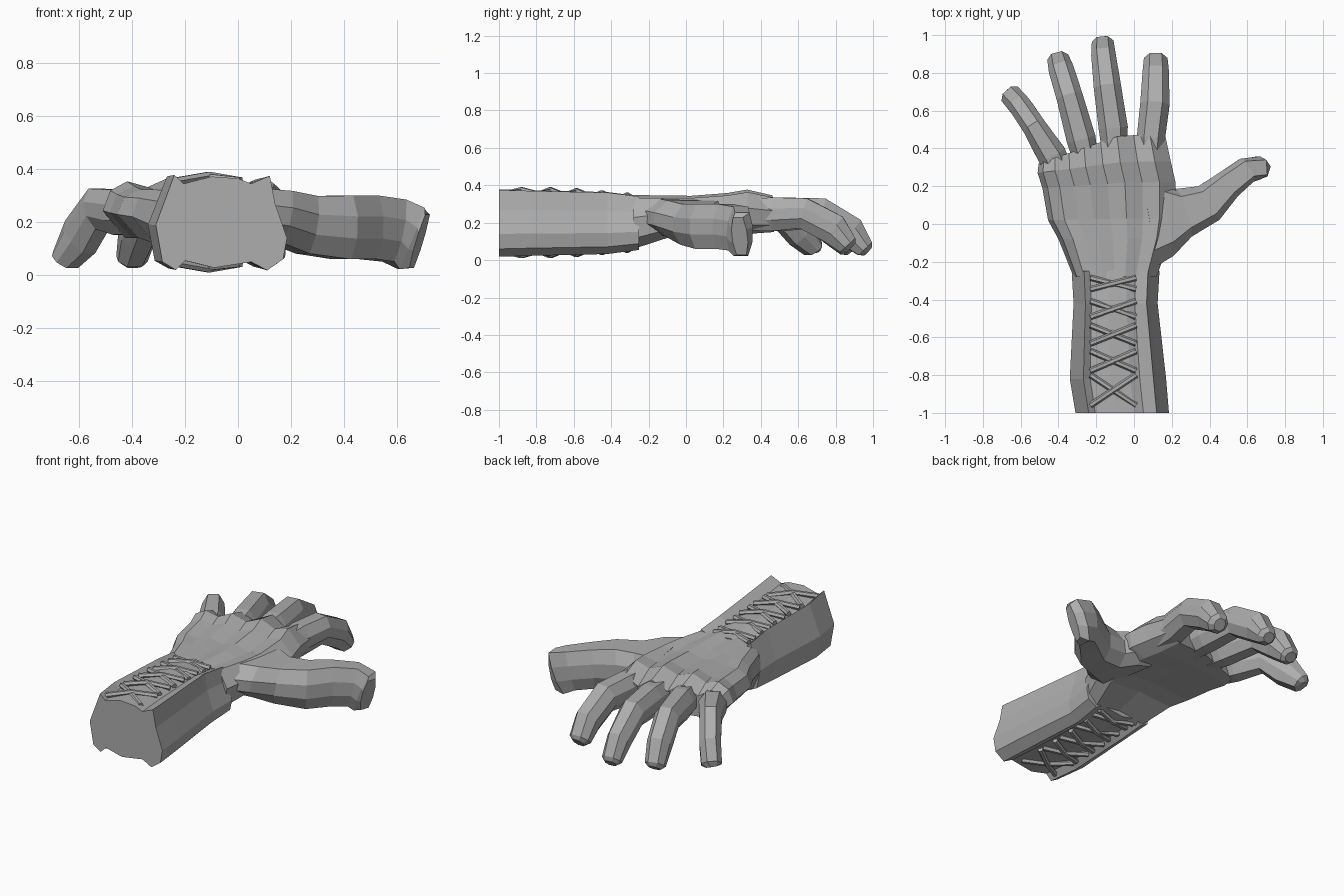
import bpy
import bmesh
import math
from mathutils import Vector

grey = bpy.data.materials.new("dark_grey")
grey.diffuse_color = (.42, .42, .42, 1)


def loft(name, rings):
    """Skin a list of equal-length point rings and cap both ends."""
    n = len(rings[0])
    bm = bmesh.new()
    vs = [[bm.verts.new(p) for p in r] for r in rings]
    bm.faces.new(vs[0])
    bm.faces.new(vs[-1])
    for a, b in zip(vs, vs[1:]):
        for i in range(n):
            j = (i + 1) % n
            bm.faces.new((a[i], a[j], b[j], b[i]))
    bmesh.ops.recalc_face_normals(bm, faces=bm.faces)
    mesh = bpy.data.meshes.new(name)
    bm.to_mesh(mesh)
    bm.free()
    mesh.materials.append(grey)
    bpy.context.collection.objects.link(bpy.data.objects.new(name, mesh))


def limb(name, path, profile):
    """Sweep a unit profile along (x, y, z, width, height) stations."""
    pts = [Vector(p[:3]) for p in path]
    rings = []
    for i, p in enumerate(path):
        d = (pts[min(i + 1, len(pts) - 1)] - pts[max(i - 1, 0)]).normalized()
        side = d.cross(Vector((0, 0, 1))).normalized()
        up = side.cross(d)
        rings.append([pts[i] + side * u * p[3] / 2 + up * v * p[4] / 2 for u, v in profile])
    loft(name, rings)


FINGER = [(-1, -0.35), (-1, 0.35), (-0.5, 1), (0.5, 1),
          (1, 0.35), (1, -0.35), (0.5, -1), (-0.5, -1)]
THUMB = [(u * 1.3 if abs(u) < 1 else u, v) for u, v in FINGER]
HEX = [(math.cos(a * math.pi / 3), math.sin(a * math.pi / 3)) for a in range(6)]

# Forearm guard: raised side plates, sunken panels above and below
SECTION = [(-.31, .19), (-.24, .378), (-.205, .345), (-.10, .372), (0, .365), (.05, .345),
           (.12, .375), (.14, .27), (.185, .14), (.17, .06), (.11, .018),
           (.05, .05), (-.09, .028), (-.20, .055), (-.235, .02), (-.285, .05)]
GUARD = [(-1, -.31, .185, 1), (-.82, -.34, .17, .97), (-.42, -.32, .125, .92), (-.25, -.33, .135, .80)]


def guard_ring(y, x0, x1, s):
    return [(x0 + (x + .31) / .495 * (x1 - x0), y, .2 + (z - .2) * s) for x, z in SECTION]


loft("forearm_guard", [guard_ring(*g) for g in GUARD])

# Palm: (fraction across, fraction up, tendon groove depth)
PALM = [(0, .45, 0), (.04, .78, 0), (.13, .93, 0), (.24, .95, 1), (.36, 1, 0), (.49, .98, 1),
        (.62, 1.03, 0), (.75, .97, 1), (.88, .97, 0), (1, .6, 0), (.97, .2, 0),
        (.85, 0, 0), (.5, .08, 0), (.12, 0, 0)]
STATIONS = [(-.28, -.32, .12, .34, .06, .004, 0),
            (-.08, -.40, .19, .338, .125, .008, 0),
            (.03, -.455, .215, .338, .14, .014, .01),
            (.22, -.485, .22, .352, .14, .02, .03),
            (.33, -.51, .195, .37, .14, .026, .06),
            (.47, -.505, .165, .34, .15, .05, .15)]
rings = []
for y, x0, x1, zt, zb, groove, tilt in STATIONS:
    rings.append([(x0 + t * (x1 - x0), y - tilt * max(0, 1 - t / .65),
                   zb + v * (zt - zb) - g * groove) for t, v, g in PALM])
loft("palm", rings)

# Fingers: from inside the palm over the knuckle to a blunt tip
limb("little_finger", [(-.37, .22, .225, .13, .14), (-.435, .365, .237, .155, .17),
                       (-.525, .51, .25, .125, .16), (-.595, .615, .145, .12, .165),
                       (-.65, .68, .06, .115, .10), (-.655, .683, .046, .07, .06)], FINGER)
limb("ring_finger", [(-.24, .28, .235, .12, .15), (-.28, .45, .245, .155, .18),
                     (-.34, .67, .25, .14, .165), (-.38, .80, .155, .135, .165),
                     (-.40, .87, .062, .115, .10), (-.402, .883, .046, .07, .06)], FINGER)
limb("middle_finger", [(-.10, .32, .24, .12, .16), (-.11, .51, .245, .155, .18),
                       (-.14, .72, .25, .145, .165), (-.16, .88, .15, .13, .165),
                       (-.165, .955, .062, .115, .10), (-.167, .972, .046, .07, .06)], FINGER)
limb("index_finger", [(.085, .28, .24, .12, .16), (.09, .46, .245, .15, .18),
                      (.11, .63, .25, .155, .165), (.115, .79, .165, .14, .165),
                      (.115, .865, .08, .125, .11), (.115, .883, .064, .07, .07)], FINGER)

# Thumb: broad root flaring out of the palm
limb("thumb", [(.07, .02, .232, .50, .19), (.16, .035, .22, .42, .20), (.26, .058, .19, .265, .22),
               (.395, .11, .18, .21, .24), (.495, .205, .18, .16, .24),
               (.59, .28, .168, .14, .24), (.655, .297, .138, .12, .25),
               (.685, .287, .128, .085, .21)], THUMB)

# Crossed lacing over both panels
CROSSES = [(-.315, .03), (-.45, .042), (-.585, .048), (-.725, .052), (-.88, .08)]
for label, sign in (("upper", 1), ("lower", -1)):
    for k, (y, h) in enumerate(CROSSES):
        s = .80 + .2 * min(1, (-.25 - y) / .4)
        for lean in (1, -1):
            ends = .2 + sign * .155 * s
            mid = .2 + sign * (.172 * s + .004 * lean)
            path = [(-.23, y - lean * h, ends), (-.11, y, mid), (.01, y + lean * h, ends)]
            limb(f"{label}_lace_{k}_{'a' if lean > 0 else 'b'}",
                 [p + (.032, .032) for p in path], HEX)
